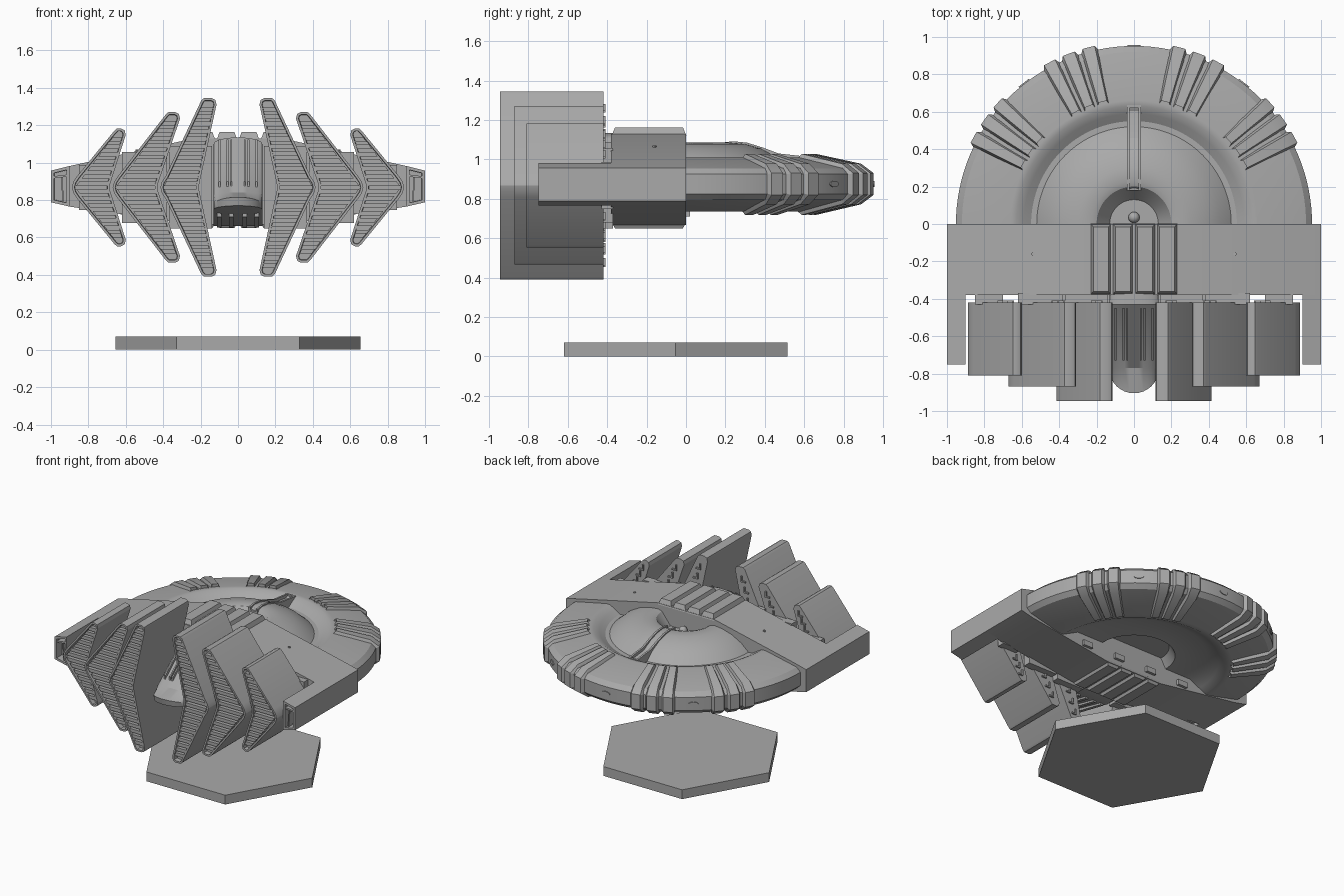
import bpy, bmesh
from math import sin, cos, pi, radians, sqrt

if "Cube" in bpy.data.objects:
    bpy.data.objects.remove(bpy.data.objects["Cube"])

GREY = (0.4, 0.4, 0.4, 1)
mat = bpy.data.materials.new("hull_grey")
mat.use_nodes = True
mat.diffuse_color = GREY
mat.node_tree.nodes["Principled BSDF"].inputs["Base Color"].default_value = GREY

MID = 0.868      # height of the mirror plane of the craft
made = []


def finish(name, bm):
    bmesh.ops.recalc_face_normals(bm, faces=bm.faces)
    me = bpy.data.meshes.new(name)
    bm.to_mesh(me)
    bm.free()
    me.materials.append(mat)
    ob = bpy.data.objects.new(name, me)
    bpy.context.collection.objects.link(ob)
    made.append(ob)
    return ob


def loft(bm, sections, closed=True):
    """Skin a row of equal cross-sections, capping closed ones."""
    rows = [[bm.verts.new(p) for p in s] for s in sections]
    n = len(rows[0])
    for a, b in zip(rows, rows[1:]):
        for i in range(n if closed else n - 1):
            j = (i + 1) % n
            bm.faces.new((a[i], a[j], b[j], b[i]))
    if closed:
        bm.faces.new(rows[0])
        bm.faces.new(rows[-1])


def prism_y(bm, pts, y0, y1):
    loft(bm, [[(x, y, z) for x, z in pts] for y in (y0, y1)])


def box(bm, x0, x1, y0, y1, z0, z1):
    prism_y(bm, [(x0, z0), (x1, z0), (x1, z1), (x0, z1)], y0, y1)


def recess_front(bm, border, depth):
    """Sink the foremost face behind a border."""
    bmesh.ops.recalc_face_normals(bm, faces=bm.faces)
    bm.normal_update()
    f = min(bm.faces, key=lambda q: q.calc_center_median().y)
    bmesh.ops.inset_individual(bm, faces=[f], thickness=border, use_even_offset=True)
    bmesh.ops.inset_individual(bm, faces=[f], thickness=0.002, depth=-depth, use_even_offset=True)


def lerp(a, b, t):
    return a + (b - a) * t


# Display base
bm = bmesh.new()
loft(bm, [[(0.655 * cos(i * pi / 3), -0.053 + 0.655 * sin(i * pi / 3), z) for i in range(6)]
          for z in (0, 0.07)])
finish("hexagon_base", bm)

# Half saucer: dimpled dome, trough, sloped ring, rim and hollow underside
profile = [(0, .985), (.13, .985), (.2, 1.075), (.23, 1.085), (.3, 1.078), (.38, 1.055),
           (.46, 1.012), (.52, .96), (.55, .96), (.59, .985), (.63, 1.008), (.66, 1.01),
           (.92, .955), (.952, .925), (.952, .825), (.92, .795), (.67, .735), (.63, .735),
           (.58, .76), (.5, .8), (.28, .8), (.24, .87), (0, .87)]
bm = bmesh.new()
steps = 64
loft(bm, [[(r * cos(pi * i / steps), r * sin(pi * i / steps), z) for r, z in profile]
          for i in range(steps + 1)], closed=False)
bmesh.ops.remove_doubles(bm, verts=bm.verts, dist=1e-5)
finish("saucer", bm)

# Groups of three ribs wrapping the saucer rim
foot = [(.64, .99), (.91, .94), (.94, .92), (.94, .83), (.91, .81), (.64, .75)]
crest = [(.675, 1.028), (.91, .978), (.975, .93), (.975, .82), (.91, .772), (.675, .718)]
for centre in (35, 69, 111, 145):
    bm = bmesh.new()
    for k in (-1, 0, 1):
        a = radians(centre + 6.6 * k)
        loft(bm, [[(r * (cos(a) - t * sin(a)), r * (sin(a) + t * cos(a)), z) for r, z in pts]
                  for t, pts in ((-.056, foot), (-.034, crest), (.034, crest), (.056, foot))])
    finish("rim_ribs", bm)

# Round ports on the rim
for deg in (52, 90, 128):
    bm = bmesh.new()
    a = radians(deg)
    loft(bm, [[(r * cos(a) - .034 * cos(b) * sin(a), r * sin(a) + .034 * cos(b) * cos(a),
                .875 + .016 * sin(b)) for b in [i * pi / 8 for i in range(16)]]
              for r in (.94, .958)])
    recess = finish("rim_port", bm)

# Channel with two rails running from the dimple over the dome
path = [(.18, 1.085), (.24, 1.092), (.31, 1.085), (.39, 1.06), (.47, 1.03), (.63, 1.012)]
bm = bmesh.new()
for x0, x1, drop in ((-.038, -.024, 0), (-.024, .024, .022), (.024, .038, 0)):
    loft(bm, [[(x, y, z - drop) for y, z in path] + [(x, .63, .94), (x, .18, .98)]
              for x in (x0, x1)])
box(bm, -.038, .038, .62, .635, .95, 1.014)
finish("dome_channel", bm)

# Small knob in the dimple
bm = bmesh.new()
bmesh.ops.create_uvsphere(bm, u_segments=16, v_segments=10, radius=0.03)
bmesh.ops.translate(bm, verts=bm.verts, vec=(0, .035, 1.0))
finish("dome_knob", bm)

# Wing block across the back of the saucer
half = [(.235, 1.13), (.9, .982), (1, .957), (1, .788), (.9, .765), (.235, .668)]
bm = bmesh.new()
prism_y(bm, half + [(-x, z) for x, z in reversed(half)], -.38, 0)
finish("wing_block", bm)

# Raised bars on top and bottom of the wing centre
bm = bmesh.new()
for i in range(4):
    x = -.177 + .118 * i
    for base, top in ((1.12, 1.163), (.68, .65)):
        loft(bm, [[(x - w, y0, z), (x + w, y0, z), (x + w, y1, z), (x - w, y1, z)]
                  for w, y0, y1, z in ((.056, -.378, .002, base), (.04, -.36, -.016, top))])
finish("centre_bars", bm)

# Small blocks low on the rear wall of the wing
bm = bmesh.new()
for x in (-.42, -.14, .14, .42):
    box(bm, x - .04, x + .04, -.01, .02, .71, .75)
finish("rear_blocks", bm)

# Central pod: sloped face with a rounded nose
bm = bmesh.new()
sections = []
for i in range(17):
    x = -.13 * cos(pi * i / 16)
    k = sqrt(max(0, 1 - (x / .13) ** 2))
    sections.append([(x, y, z) for y, z in (
        (-.37, 1.1 + .035 * k), (-.43, 1.1 + .035 * k), (-.77, .83 + .01 * k),
        (-.78 - .125 * k, .775 + .04 * k), (-.78 - .115 * k, .75 + .02 * k),
        (-.44, .66), (-.37, .66))])
loft(bm, sections)
finish("central_pod", bm)

# Slim strips on the pod face and teeth under the nose
bm = bmesh.new()
for x in (-.098, -.056, -.036, .036, .056, .098):
    loft(bm, [[(x - .005, y, z - .03), (x + .005, y, z - .03), (x + .005, y, z), (x - .005, y, z)]
              for y, z in ((-.45, 1.125), (-.73, .9))])
for x in (-.1, -.035, .035, .1):
    loft(bm, [[(x - .012, y, z), (x + .012, y, z), (x + .012, y, z + .05), (x - .012, y, z + .05)]
              for y, z in ((-.46, .652), (-.72, .71))])
finish("pod_strips", bm)

# Fins: tip inner x, tip outer x, elbow inner x, elbow outer x, half height, front y
FINS = [(.115, .2, .208, .415, .477, -.945),
        (.31, .39, .43, .67, .402, -.87),
        (.6, .665, .685, .888, .315, -.81)]
LINKS = [(.14, .37, .22), (.38, .62, .19), (.7, .85, .12)]

for s, side in ((1, "left"), (-1, "right")):
    for (x0, x1, xi, xo, h, front), (la, lb, lh) in zip(FINS, LINKS):
        # Chevron body with rounded corners and a sunken front
        up = [(xi, .015), (x0, h - .035), (x0 + .006, h - .01), (x0 + .025, h),
              (x1 - .018, h), (x1 - .004, h - .012), (xo - .028, .06), (xo - .008, .03)]
        outline = up + [(xo, 0)] + [(x, -z) for x, z in reversed(up)]
        bm = bmesh.new()
        prism_y(bm, [(s * x, MID + z) for x, z in outline], front, -.42)
        recess_front(bm, .013, .035)
        # Slats across the sunken front
        rows = round(h / .044)
        for v in (1, -1):
            for k in range(rows):
                lo = .008 + (h - .04) * k / rows
                quad = []
                for z, ends in ((lo, (0, 1)), (lo + .025, (1, 0))):
                    t = z / (h - .02)
                    edge = (lerp(xi, x0, t) + .012, lerp(xo, x1, t) - .016)
                    quad += [(s * edge[e], MID + v * z) for e in ends]
                prism_y(bm, quad, front + .006, front + .036)
            # L-shaped brackets on the back of the fin
            for t in (.5, .66, .82):
                xm, zm = lerp((xi + xo) / 2, (x0 + x1) / 2, t), MID + v * h * t
                box(bm, s * (xm - .018), s * (xm - .008), -.43, -.408, zm - .022, zm + .022)
                box(bm, s * (xm - .008), s * (xm + .02), -.43, -.408, zm - .022, zm - .012)
        finish(side + "_fin", bm)
        # Link between fin and wing
        bm = bmesh.new()
        box(bm, s * la, s * lb, -.43, -.37, MID - lh, MID + lh)
        finish(side + "_fin_link", bm)

    # Side arm with a hollow, barred front end
    bm = bmesh.new()
    prism_y(bm, [(s * x, z) for x, z in ((.9, .765), (1, .788), (1, .957), (.9, .982))], -.75, -.37)
    recess_front(bm, .016, .06)
    prism_y(bm, [(s * x, z) for x, z in ((.91, .925), (.99, .915), (.99, .927), (.91, .937))], -.745, -.69)
    prism_y(bm, [(s * x, z) for x, z in ((.93, .79), (.938, .79), (.948, .93), (.94, .93))], -.735, -.69)
    finish(side + "_arm", bm)

    # Port and bolts on the outer side
    bm = bmesh.new()
    for y, ry, rz in ((-.18, .036, .016), (-.63, .009, .009), (-.57, .009, .009)):
        loft(bm, [[(s * x, y + ry * cos(i * pi / 8), .885 + rz * sin(i * pi / 8))
                   for i in range(16)] for x in (.99, 1.0)])
    for y in (-.16,):
        loft(bm, [[(s * .54 + .009 * cos(i * pi / 4), y + .009 * sin(i * pi / 4), z)
                   for i in range(8)] for z in (1.04, 1.07)])
    finish(side + "_side_port", bm)

# Smooth curves, keep hard edges crisp
bpy.ops.object.select_all(action='DESELECT')
for ob in made:
    ob.select_set(True)
bpy.context.view_layer.objects.active = made[0]
bpy.ops.object.shade_smooth_by_angle(angle=radians(28))
